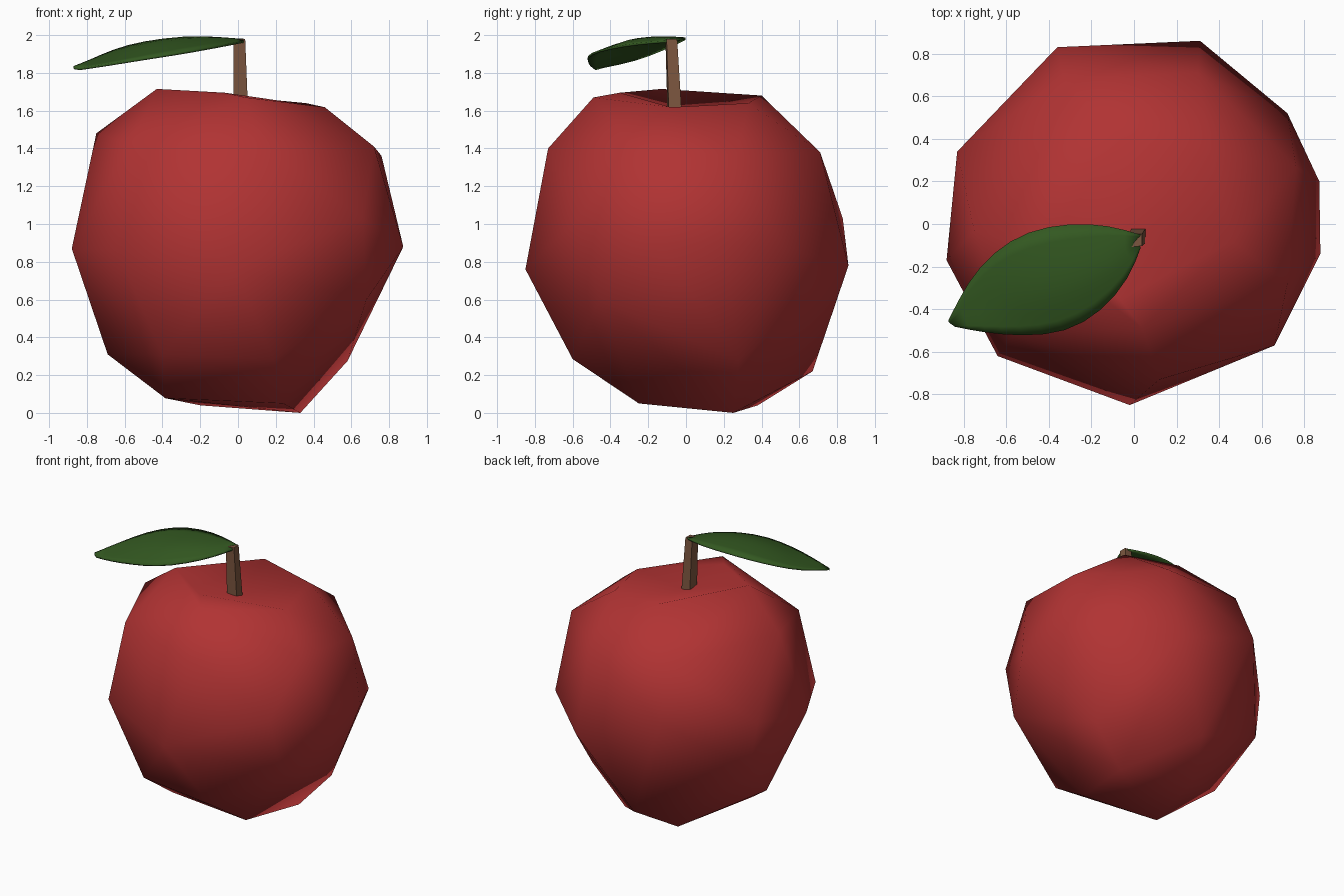
import bpy, bmesh
from mathutils import Vector

if "Cube" in bpy.data.objects:
    bpy.data.objects.remove(bpy.data.objects["Cube"])


def material(name, rgb):
    m = bpy.data.materials.new(name)
    m.diffuse_color = (*rgb, 1)
    m.use_nodes = True
    m.node_tree.nodes["Principled BSDF"].inputs["Base Color"].default_value = m.diffuse_color
    return m


def make_object(name, bm, mat, smooth):
    bmesh.ops.recalc_face_normals(bm, faces=bm.faces[:])
    for f in bm.faces:
        f.smooth = smooth
    me = bpy.data.meshes.new(name)
    bm.to_mesh(me)
    bm.free()
    me.materials.append(mat)
    ob = bpy.data.objects.new(name, me)
    bpy.context.collection.objects.link(ob)
    return ob


def bridge(bm, a, b, closed=True):
    n = len(a)
    for i in range(n if closed else n - 1):
        j = (i + 1) % n
        bm.faces.new((a[i], a[j], b[j], b[i]))


red = material("apple red", (0.44, 0.033, 0.033))
brown = material("stem brown", (0.20, 0.093, 0.05))
green = material("leaf green", (0.033, 0.098, 0.015))

# Apple body: coarse facets stretched over a few uneven rings
base = [(0.24, -0.25, 0.05), (0.33, 0.25, 0.0), (-0.20, 0.38, 0.04), (-0.385, -0.22, 0.078)]
lower = [(-0.69, 0.03, 0.31), (-0.40, -0.545, 0.31), (0.19, -0.60, 0.285),
         (0.58, 0.28, 0.275), (-0.04, 0.67, 0.22)]
middle = [(0.875, -0.14, 0.88), (0.87, 0.20, 0.90), (0.72, 0.52, 0.87), (0.31, 0.86, 0.78),
          (-0.36, 0.83, 1.03), (-0.83, 0.34, 0.97), (-0.78, 0.355, 0.62), (-0.88, -0.17, 0.87),
          (-0.64, -0.62, 0.86), (-0.02, -0.85, 0.76), (0.66, -0.57, 1.03), (0.68, -0.46, 0.60)]
shoulder = [(-0.75, -0.03, 1.48), (-0.57, -0.52, 1.42), (0.12, -0.73, 1.40), (0.72, -0.28, 1.41),
            (0.76, 0.27, 1.36), (0.30, 0.71, 1.38), (-0.33, 0.68, 1.40), (0.04, -0.49, 1.67)]
rim = [(-0.43, -0.13, 1.715), (-0.07, -0.35, 1.695), (0.46, -0.08, 1.618),
       (0.36, 0.33, 1.64), (-0.06, 0.40, 1.68)]
bm = bmesh.new()
for p in base + lower + middle + shoulder:
    bm.verts.new(p)
rim_verts = {bm.verts.new(p) for p in rim}
bmesh.ops.convex_hull(bm, input=bm.verts[:])
# Replace the flat top by a shallow dimple
top = [f for f in bm.faces if all(v in rim_verts for v in f.verts)]
bmesh.ops.delete(bm, geom=top, context='FACES')
bmesh.ops.delete(bm, geom=[v for v in bm.verts if not v.link_faces], context='VERTS')
centre = bm.verts.new((0.03, -0.03, 1.60))
for e in [e for e in bm.edges if e.is_boundary]:
    bm.faces.new((*e.verts, centre))
make_object("apple_body", bm, red, True)

# Stem: square, slightly leaning and tapering post
bm = bmesh.new()
ends = []
for cx, cy, z, w in ((0.016, -0.06, 1.58, 0.038), (0.007, -0.078, 1.98, 0.031)):
    ends.append([bm.verts.new((cx + w * dx, cy + w * dy, z))
                 for dx, dy in ((-1, -1), (1, -0.8), (1, 1), (-0.8, 1))])
bridge(bm, *ends)
bm.faces.new(ends[0])
bm.faces.new(ends[1])
make_object("stem", bm, brown, False)

# Leaf: far edge, midrib and near edge from stem to tip
far = [(0.03, -0.05, 1.975), (-0.12, -0.005, 1.98), (-0.30, 0.005, 1.985), (-0.50, -0.03, 1.965),
       (-0.66, -0.13, 1.92), (-0.78, -0.27, 1.865), (-0.87, -0.45, 1.83)]
mid = [(0.02, -0.08, 1.97), (-0.10, -0.19, 1.985), (-0.28, -0.28, 1.985), (-0.48, -0.33, 1.95),
       (-0.62, -0.35, 1.90), (-0.74, -0.38, 1.855), (-0.87, -0.46, 1.825)]
near = [(0.03, -0.11, 1.965), (-0.02, -0.25, 1.955), (-0.15, -0.41, 1.93), (-0.32, -0.51, 1.90),
        (-0.52, -0.525, 1.87), (-0.70, -0.51, 1.84), (-0.84, -0.48, 1.82)]


def halfway(a, b):
    # Row between two edges, bulged upwards
    return [(Vector(p) + Vector(q)) / 2 + Vector((0, 0, 0.03 * (p[1] - q[1])))
            for p, q in zip(a, b)]


bm = bmesh.new()
rows = [[bm.verts.new(p) for p in row]
        for row in (far, halfway(far, mid), mid, halfway(mid, near), near)]
for a, b in zip(rows, rows[1:]):
    bridge(bm, a, b, closed=False)
leaf = make_object("leaf", bm, green, True)
rounding = leaf.modifiers.new("rounding", 'SUBSURF')
rounding.levels = rounding.render_levels = 1
rounding.boundary_smooth = 'PRESERVE_CORNERS'
thick = leaf.modifiers.new("thickness", 'SOLIDIFY')
thick.thickness = 0.012
thick.offset = 0
